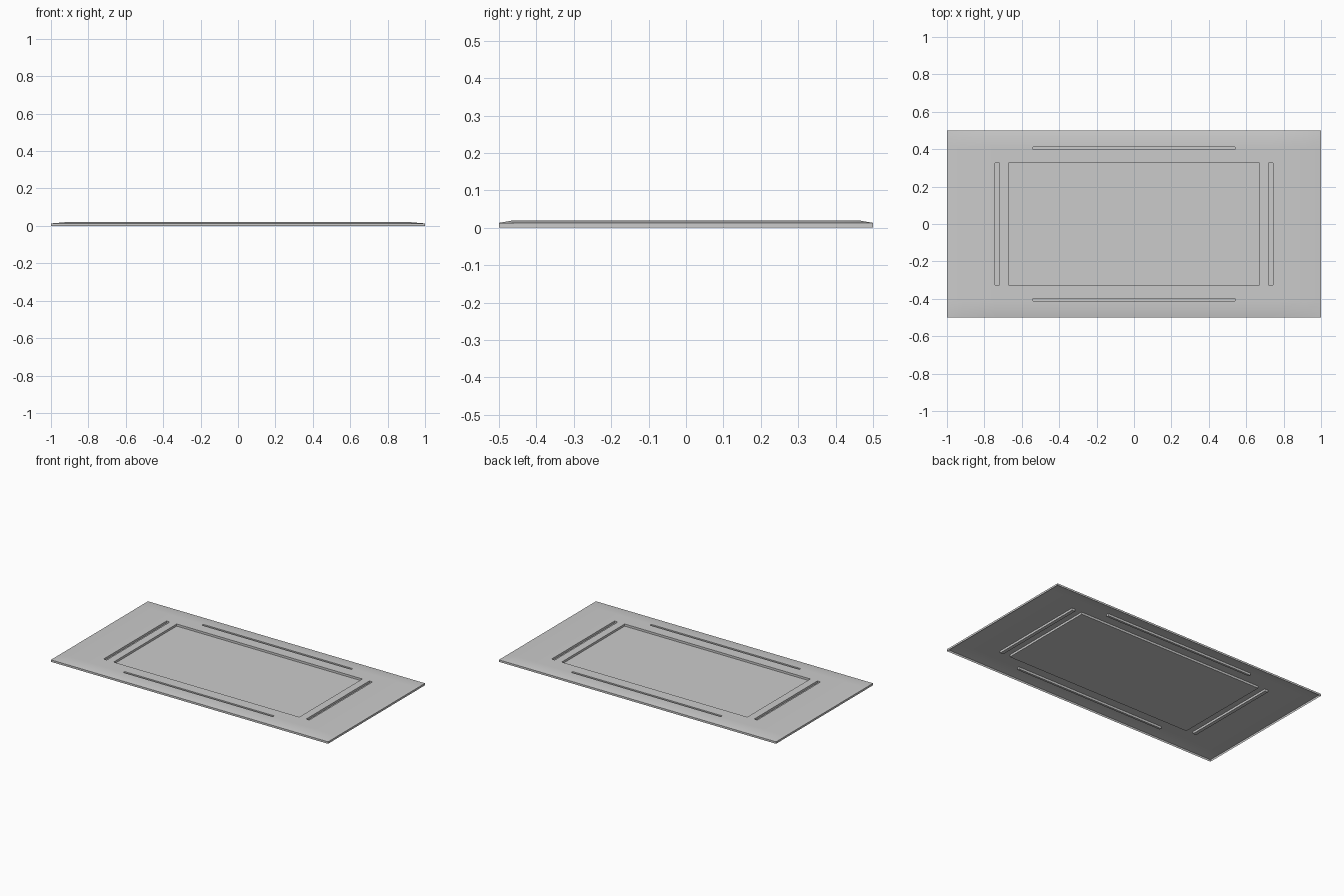
import bpy, bmesh

if "Cube" in bpy.data.objects:
    bpy.data.objects.remove(bpy.data.objects["Cube"])

TOP, EDGE, DEPTH = 0.02, 0.013, 0.014

# Recesses as (x0, x1, y0, y1): centre panel, then mirrored slots
recesses = [(-0.67, 0.67, -0.325, 0.325)]
for s in (-1, 1):
    xs = sorted((s * 0.72, s * 0.743))
    recesses.append((xs[0], xs[1], -0.325, 0.325))
    ys = sorted((s * 0.397, s * 0.411))
    recesses.append((-0.54, 0.54, ys[0], ys[1]))

# Grid lines of the plate
gx = sorted({-1.0, -0.92, 0.92, 1.0} | {v for r in recesses for v in r[:2]})
gy = sorted({-0.5, -0.46, 0.46, 0.5} | {v for r in recesses for v in r[2:]})

bm = bmesh.new()


def quad(*pts):
    bm.faces.new([bm.verts.new(p) for p in pts])


def sunk(i, j):
    if not (0 <= i < len(gx) - 1 and 0 <= j < len(gy) - 1):
        return 0
    cx, cy = (gx[i] + gx[i + 1]) / 2, (gy[j] + gy[j + 1]) / 2
    return DEPTH if any(a < cx < b and c < cy < d for a, b, c, d in recesses) else 0


def top(x, y, drop=0):
    z = EDGE if abs(x) > 0.99 or abs(y) > 0.49 else TOP
    return (x, y, z - drop)


def wall(p, q, d0, d1):
    if d0 != d1:
        quad(top(*p, d0), top(*q, d0), top(*q, d1), top(*p, d1))


# Top surface, recess floors and recess walls
for i in range(len(gx) - 1):
    for j in range(len(gy) - 1):
        x0, x1, y0, y1 = gx[i], gx[i + 1], gy[j], gy[j + 1]
        d = sunk(i, j)
        quad(top(x0, y0, d), top(x1, y0, d), top(x1, y1, d), top(x0, y1, d))
        wall((x1, y0), (x1, y1), d, sunk(i + 1, j))
        wall((x0, y1), (x1, y1), d, sunk(i, j + 1))

# Outer rim, open underneath
for s in (-1, 1):
    for a, b in zip(gx, gx[1:]):
        quad((a, s * 0.5, 0), (b, s * 0.5, 0), (b, s * 0.5, EDGE), (a, s * 0.5, EDGE))
    for a, b in zip(gy, gy[1:]):
        quad((s, a, 0), (s, b, 0), (s, b, EDGE), (s, a, EDGE))

bmesh.ops.remove_doubles(bm, verts=bm.verts, dist=1e-5)
bmesh.ops.recalc_face_normals(bm, faces=bm.faces)
bm.normal_update()
if max(bm.faces, key=lambda f: f.calc_area()).normal.z < 0:
    bmesh.ops.reverse_faces(bm, faces=bm.faces)

mesh = bpy.data.meshes.new("recessed_plate")
bm.to_mesh(mesh)
bm.free()
plate = bpy.data.objects.new("recessed_plate", mesh)
bpy.context.collection.objects.link(plate)
bpy.context.view_layer.objects.active = plate
plate.select_set(True)
bpy.ops.object.shade_smooth_by_angle(angle=0.5)
